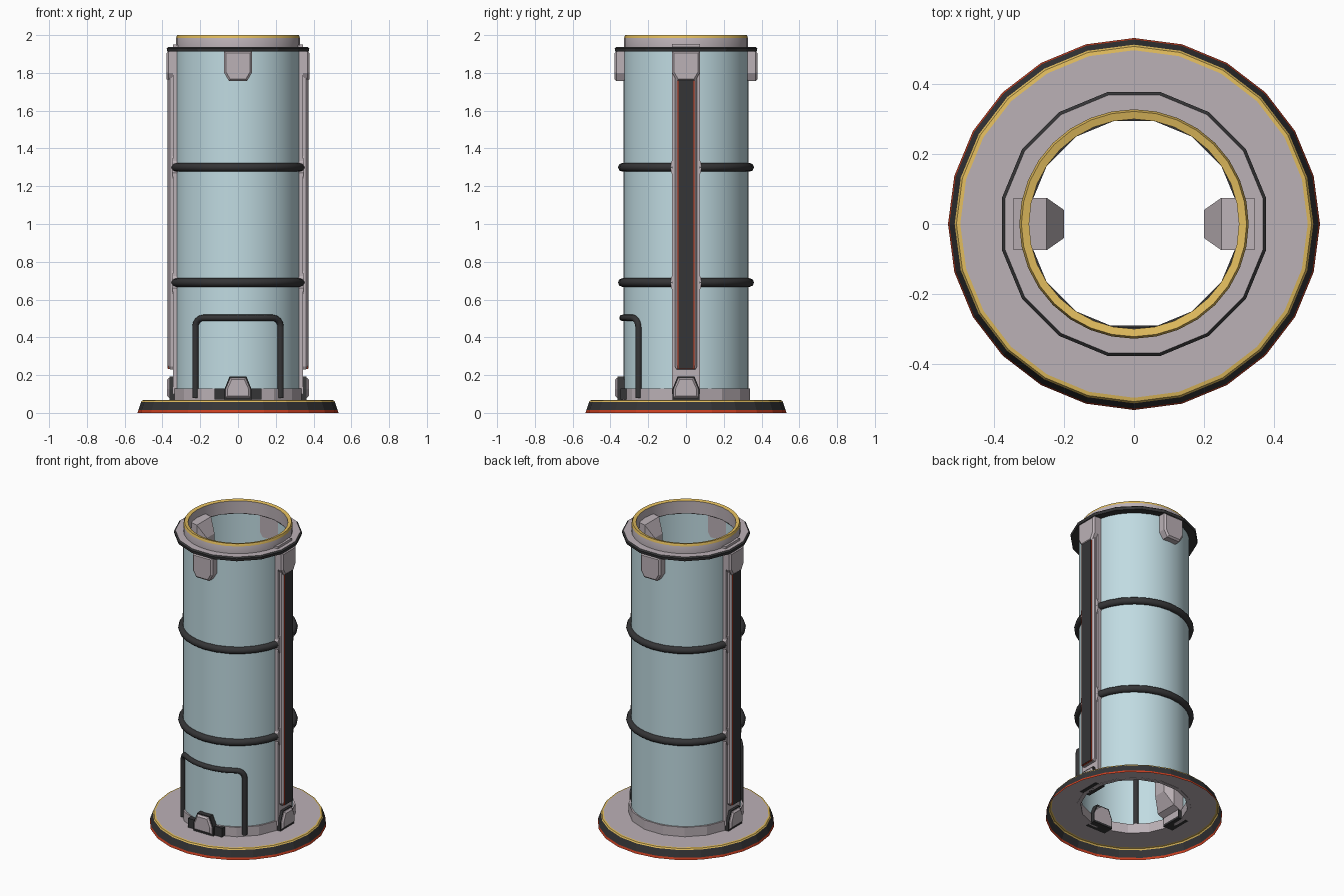
import bpy, bmesh
from math import sin, cos, asin, pi, radians
from mathutils import Matrix

if "Cube" in bpy.data.objects:
    bpy.data.objects.remove(bpy.data.objects["Cube"])


def material(name, rgb):
    m = bpy.data.materials.new(name)
    m.diffuse_color = (*rgb, 1)
    m.use_nodes = True
    m.node_tree.nodes["Principled BSDF"].inputs["Base Color"].default_value = m.diffuse_color
    return m


SHELL = material("shell", (0.50, 0.44, 0.47))
GLASS = material("glass", (0.53, 0.71, 0.76))
DARK = material("dark", (0.035, 0.035, 0.037))
GOLD = material("gold", (0.75, 0.50, 0.11))
RED = material("red", (0.60, 0.05, 0.015))


def finish(name, bm, mats, smooth=None):
    me = bpy.data.meshes.new(name)
    bm.to_mesh(me)
    bm.free()
    for m in mats:
        me.materials.append(m)
    ob = bpy.data.objects.new(name, me)
    bpy.context.collection.objects.link(ob)
    if smooth:
        bpy.ops.object.select_all(action='DESELECT')
        ob.select_set(True)
        bpy.context.view_layer.objects.active = ob
        bpy.ops.object.shade_smooth_by_angle(angle=radians(smooth))
    return ob


def lathe(name, profile, mats, n=24, offset=0.0, smooth=None):
    """Revolve (r, z) points; mats holds one material per profile segment."""
    bm = bmesh.new()
    rings = [[bm.verts.new((r * cos(2 * pi * (i + offset) / n), r * sin(2 * pi * (i + offset) / n), z))
              for i in range(n)] for r, z in profile]
    used = list(dict.fromkeys(mats))
    for k, (a, b) in enumerate(zip(rings, rings[1:])):
        for i in range(n):
            j = (i + 1) % n
            bm.faces.new((a[i], a[j], b[j], b[i])).material_index = used.index(mats[k])
    return finish(name, bm, used, smooth)


def plate(name, half, r0, r1, angle, mat, inset=0.0):
    """Symmetric (tangent, z) outline extruded radially, outer face inset."""
    pts = half + [(-u, z) for u, z in reversed(half)]
    zs = [z for _, z in half]
    zc, hz, hu = (max(zs) + min(zs)) / 2, (max(zs) - min(zs)) / 2, max(u for u, _ in half)
    bm = bmesh.new()
    back = [bm.verts.new((r0, u, z)) for u, z in pts]
    mid = [bm.verts.new((r1 - inset, u, z)) for u, z in pts]
    loops = [back, mid]
    if inset:
        loops.append([bm.verts.new((r1, u * (1 - inset / hu), zc + (z - zc) * (1 - inset / hz))) for u, z in pts])
    for a, b in zip(loops, loops[1:]):
        for i in range(len(pts)):
            j = (i + 1) % len(pts)
            bm.faces.new((a[i], a[j], b[j], b[i]))
    bm.faces.new(back)
    bm.faces.new(loops[-1])
    bmesh.ops.recalc_face_normals(bm, faces=bm.faces[:])
    bm.transform(Matrix.Rotation(angle, 4, 'Z'))
    return finish(name, bm, [mat])


def strip(name, pts, depth):
    """Round dark trim along a path of (angle, z) points on the tube."""
    cu = bpy.data.curves.new(name, 'CURVE')
    cu.dimensions = '3D'
    cu.bevel_depth, cu.bevel_resolution, cu.use_fill_caps = depth, 2, True
    sp = cu.splines.new('POLY')
    sp.points.add(len(pts) - 1)
    for p, (a, z) in zip(sp.points, pts):
        p.co = (0.337 * cos(a), 0.337 * sin(a), z, 1)
    cu.materials.append(DARK)
    ob = bpy.data.objects.new(name, cu)
    bpy.context.collection.objects.link(ob)
    bpy.ops.object.select_all(action='DESELECT')
    ob.select_set(True)
    bpy.context.view_layer.objects.active = ob
    bpy.ops.object.convert(target='MESH')
    bpy.ops.object.shade_smooth_by_angle(angle=radians(50))


# Base disc, open underneath
lathe("base", [(0.532, 0), (0.528, 0.014), (0.513, 0.058), (0.508, 0.066), (0.497, 0.068), (0.33, 0.068)],
      [RED, DARK, GOLD, GOLD, SHELL])

# Glass tube, foot collar and top cap
lathe("glass_tube", [(0.332, 0.07), (0.332, 1.92)], [GLASS], 32, smooth=40)
lathe("foot_collar", [(0.322, 0.066), (0.345, 0.066), (0.345, 0.13), (0.322, 0.13), (0.322, 0.066)],
      [SHELL] * 4, 16, 0.5)
lathe("top_flange", [(0.30, 1.912), (0.382, 1.912), (0.385, 1.93), (0.376, 1.937), (0.32, 1.937)],
      [DARK, DARK, DARK, SHELL], 16, 0.5)
lathe("top_collar", [(0.328, 1.935), (0.328, 1.985), (0.322, 2.0), (0.30, 1.995), (0.30, 1.912)],
      [SHELL, GOLD, GOLD, SHELL], 32, smooth=30)

# Ring bands broken at the side rails
for z in (0.69, 1.30):
    for side in (0, pi):
        a0 = radians(11)
        strip("ring_band", [(side + a0 + (pi - 2 * a0) * i / 12, z) for i in range(13)], 0.023)

# Front door frame and threshold
aw, top, cr = asin(0.225 / 0.337), 0.503, 0.05
ca = cr / 0.337
right = [(aw, 0.08)] + [(aw - ca * (1 - cos(t * pi / 8)), top - cr + cr * sin(t * pi / 8)) for t in range(5)]
half = right + [((aw - ca) * f, top) for f in (0.75, 0.5, 0.25)]
path = half + [(0, top)] + [(-a, z) for a, z in reversed(half)]
strip("door_frame", [(a - pi / 2, z) for a, z in path], 0.017)
plate("door_threshold", [(0.125, 0.07), (0.125, 0.13)], 0.31, 0.347, -pi / 2, DARK)

# Top brackets on four sides
for k in range(4):
    plate("top_bracket", [(0.048, 1.757), (0.073, 1.80), (0.073, 1.914)], 0.325, 0.378, k * pi / 2, SHELL, 0.01)

# Foot clamps on the front and both sides
for a in (-pi / 2, 0, pi):
    plate("foot_clamp_edge", [(0.072, 0.066), (0.072, 0.125), (0.045, 0.192)], 0.29, 0.362, a, DARK)
    plate("foot_clamp", [(0.066, 0.08), (0.066, 0.125), (0.04, 0.186)], 0.29, 0.376, a, SHELL, 0.01)

# Side rails, with dark inserts, red edging and inner columns
flared = [(0.05, 0.23), (0.06, 0.245)]
for z in (0.69, 1.30):
    flared += [(0.06, z - 0.06), (0.08, z - 0.025), (0.08, z + 0.025), (0.06, z + 0.06)]
flared += [(0.06, 1.914)]
for a in (0, pi):
    plate("rail_backing", flared, 0.30, 0.35, a, SHELL)
    plate("rail", [(0.05, 0.23), (0.058, 0.245), (0.058, 1.914)], 0.32, 0.370, a, SHELL, 0.01)
    plate("rail_red_edge", [(0.046, 0.232), (0.046, 1.77)], 0.34, 0.3715, a, RED)
    plate("rail_insert", [(0.040, 0.234), (0.040, 1.77)], 0.34, 0.374, a, DARK)

    plan = [(0.345, 0.075), (0.25, 0.075), (0.20, 0.04)]
    plan += [(x, -y) for x, y in reversed(plan)]
    low = {0.345: 0.10, 0.25: 0.14, 0.20: 0.23}
    high = {0.345: 1.952, 0.25: 1.935, 0.20: 1.85}
    bm = bmesh.new()
    lo = [bm.verts.new((x, y, low[x])) for x, y in plan]
    hi = [bm.verts.new((x, y, high[x])) for x, y in plan]
    for i in range(6):
        j = (i + 1) % 6
        bm.faces.new((lo[i], lo[j], hi[j], hi[i]))
    for ring in (lo, hi):
        bm.faces.new((ring[0], ring[1], ring[4], ring[5]))
        bm.faces.new((ring[1], ring[2], ring[3], ring[4]))
    bmesh.ops.recalc_face_normals(bm, faces=bm.faces[:])
    bm.transform(Matrix.Rotation(a, 4, 'Z'))
    finish("inner_column", bm, [SHELL])
